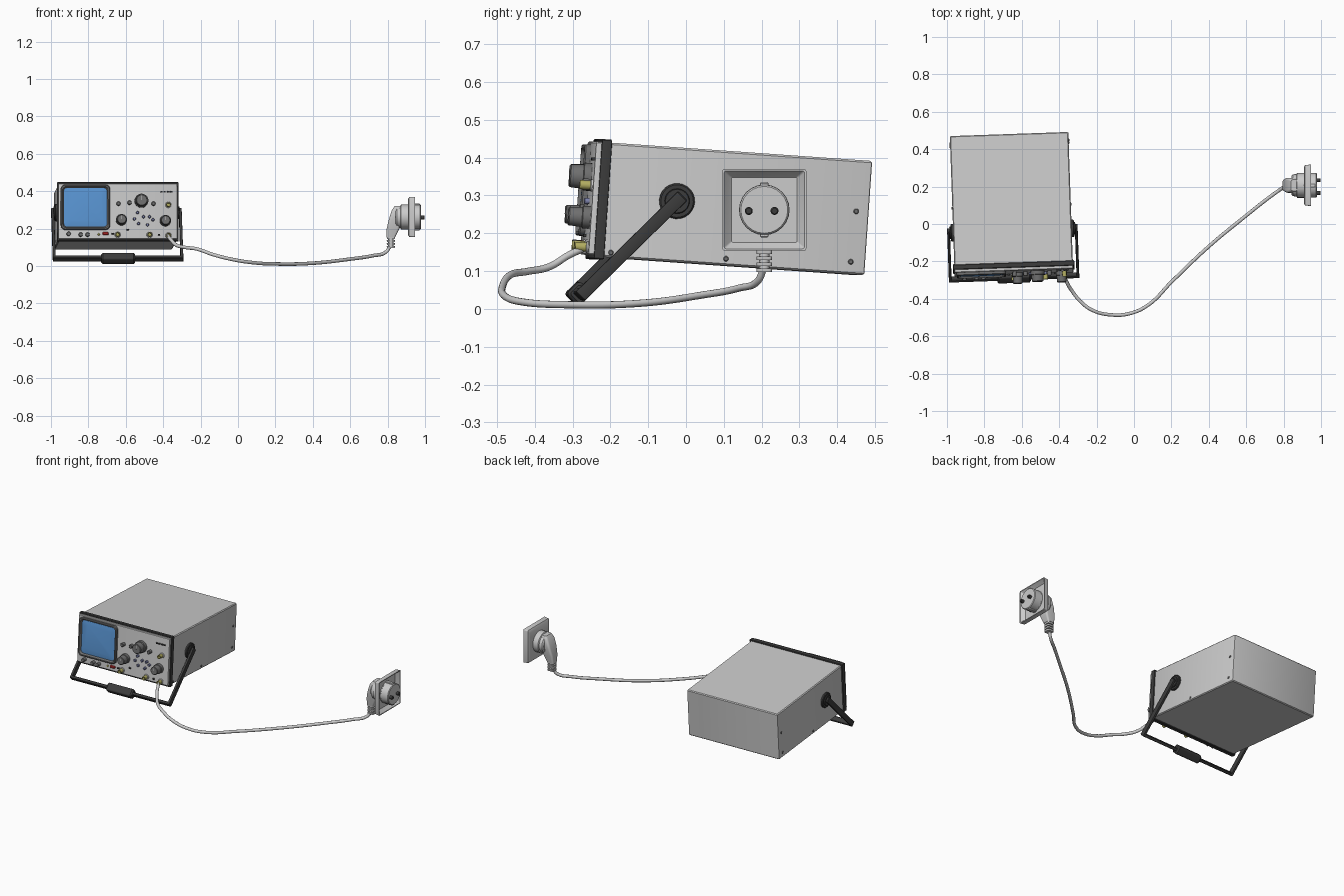
import bpy, bmesh
from math import radians, sin, cos, pi
from mathutils import Matrix, Vector

if "Cube" in bpy.data.objects:
    bpy.data.objects.remove(bpy.data.objects["Cube"])

T = lambda x, y, z: Matrix.Translation((x, y, z))
R = lambda deg, axis: Matrix.Rotation(radians(deg), 4, axis)


def material(name, r, g, b):
    m = bpy.data.materials.new(name)
    m.diffuse_color = (r, g, b, 1)
    m.use_nodes = True
    m.node_tree.nodes["Principled BSDF"].inputs["Base Color"].default_value = m.diffuse_color
    return m


DARK = material("dark_plastic", .045, .045, .045)
MID = material("mid_grey", .16, .16, .16)
BLUE = material("screen_blue", .1, .3, .65)
PALE = material("button_blue", .2, .22, .4)
BRASS = material("brass", .45, .42, .12)
RED = material("red_button", .6, .03, .03)


def outline(hw, hh, r, n):
    """Rounded rectangle; a circle when r equals both half sizes."""
    pts = []
    for k, (sx, sy) in enumerate(((1, 1), (-1, 1), (-1, -1), (1, -1))):
        for i in range(n + 1):
            a = (k + i / n) * pi / 2
            pts.append((sx * (hw - r) + r * cos(a), sy * (hh - r) + r * sin(a)))
    return pts


def stack(name, sections, M, mat=None, n=6):
    """Loft of sections (height, half_w, half_h, corner_r[, x_shift]) along z."""
    bm = bmesh.new()
    rings = []
    for s in sections:
        dx = s[4] if len(s) > 4 else 0
        rings.append([bm.verts.new((x + dx, y, s[0])) for x, y in outline(*s[1:4], n)])
    for a, b in zip(rings, rings[1:]):
        for i in range(len(a)):
            j = (i + 1) % len(a)
            bm.faces.new((a[i], a[j], b[j], b[i]))
    bm.faces.new(rings[0][::-1])
    bm.faces.new(rings[-1])
    bmesh.ops.remove_doubles(bm, verts=bm.verts, dist=1e-6)
    bmesh.ops.recalc_face_normals(bm, faces=bm.faces)
    me = bpy.data.meshes.new(name)
    bm.to_mesh(me)
    bm.free()
    ob = bpy.data.objects.new(name, me)
    ob.matrix_world = M
    bpy.context.collection.objects.link(ob)
    if mat:
        me.materials.append(mat)
    return ob


def cyl(name, r, t0, t1, M, mat=None, c=.002):
    return stack(name, [(t0, r, r, r), (t1 - c, r, r, r), (t1, r - c, r - c, r - c)], M, mat)


def box(name, lo, hi, M, mat=None, bevel=.003):
    c = [(a + b) / 2 for a, b in zip(lo, hi)]
    h = [(b - a) / 2 for a, b in zip(lo, hi)]
    b = min(bevel, h[2] * .5)
    sec = [(-h[2], h[0] - b, h[1] - b, b), (-h[2] + b, h[0], h[1], b),
           (h[2] - b, h[0], h[1], b), (h[2], h[0] - b, h[1] - b, b)]
    return stack(name, sec, M @ T(*c), mat, 2)


# Oscilloscope frame: origin on the handle pivot axis, tilted and slightly turned
SCOPE = T(-.65, -.035, .285) @ R(2, 'Z') @ R(-4, 'X')
PANEL = -.224


def on_front(x, z):
    """Outward-facing frame on the front panel from front-view coordinates."""
    return SCOPE @ T(x + .642, PANEL, z - .30) @ R(90, 'X')


box("case", (-.317, -.19, -.161), (.317, .508, .142), SCOPE, bevel=.005)
box("front_frame", (-.325, -.209, -.168), (.325, -.182, .15), SCOPE, DARK)
box("front_panel", (-.318, PANEL, -.157), (.318, -.2, .142), SCOPE)

# Screen with raised rounded surround
screen = on_front(-.816, .313)
stack("screen_surround", [(-.005, .132, .121, .025), (.013, .132, .121, .025), (.017, .128, .117, .022),
                          (.017, .122, .111, .02), (.004, .116, .105, .018)], screen, MID)
stack("screen", [(.002, .115, .104, .018), (.006, .115, .104, .018), (.010, .09, .08, .018)],
      screen, BLUE)

# Large rotary knobs
for i, (x, z, r) in enumerate(((-.516, .348, .037), (-.623, .246, .03), (-.388, .241, .03))):
    M = on_front(x, z)
    stack(f"knob_{i}", [(0, r, r, r), (.02, r, r, r), (.022, r * .88, r * .88, r * .88),
                        (.055, r * .82, r * .82, r * .82), (.058, r * .74, r * .74, r * .74)], M, MID)
    box(f"knob_mark_{i}", (-.002, 0, .056), (.002, r * .72, .0595), M, bevel=.0005)

# Small knobs, push buttons, switches
for i, (x, z) in enumerate(((-.639, .332), (-.58, .337), (-.452, .332), (-.906, .17),
                            (-.842, .166), (-.805, .166))):
    cyl(f"small_knob_{i}", .011, 0, .025, on_front(x, z), MID)
for i, (x, z) in enumerate(((-.554, .251), (-.537, .284), (-.505, .262), (-.473, .262),
                            (-.455, .246), (-.532, .225), (-.484, .219))):
    cyl(f"button_{i}", .008, 0, .014, on_front(x, z), PALE)
for i, (x, z) in enumerate(((-.408, .396), (-.392, .396), (-.372, .396), (-.356, .396),
                            (-.59, .193), (-.67, .172), (-.422, .166))):
    box(f"switch_{i}", (-.006, -.004, -.002), (.006, .004, .008), on_front(x, z), DARK, .001)
box("power_button", (-.016, -.007, -.002), (.016, .007, .012), on_front(-.708, .172), RED)
cyl("indicator", .006, 0, .006, on_front(-.745, .168), BRASS)

# Coaxial sockets; the cable leaves the lower right one
for i, (x, z) in enumerate(((-.372, .326), (-.644, .166), (-.473, .166), (-.372, .162))):
    M = on_front(x, z)
    cyl(f"socket_collar_{i}", .016, 0, .006, M)
    stack(f"socket_{i}", [(0, .012, .012, .012), (.034, .012, .012, .012), (.034, .008, .008, .008),
                          (.012, .008, .008, .008)], M, BRASS)

# Carrying handle with pivots and side screws
HANDLE = SCOPE @ R(-41.6, 'X')
for s, side in ((-1, "left"), (1, "right")):
    SIDE = SCOPE @ R(90 * s, 'Y')
    cyl(f"pivot_{side}", .047, .31, .330, SIDE, DARK, .004)
    cyl(f"pivot_cap_{side}", .033, .325, .337, SIDE, DARK)
    xs = sorted((s * .334, s * .349))
    box(f"handle_arm_{side}", (xs[0], -.017, -.36), (xs[1], .017, .02), HANDLE, DARK)
    for i, (y, z) in enumerate(((-.165, -.148), (.14, -.143), (.475, .006), (.47, -.128))):
        cyl(f"screw_{side}_{i}", .007, .31, .321, SCOPE @ T(0, y, z) @ R(90 * s, 'Y'), MID)
box("handle_bar", (-.349, -.016, -.36), (.349, .016, -.342), HANDLE, DARK)
stack("handle_grip", [(-.09, .018, .018, .008), (-.082, .025, .024, .01), (.082, .025, .024, .01),
                      (.09, .018, .018, .008)], HANDLE @ T(0, 0, -.35) @ R(90, 'Y'), DARK)

# Cable from the scope to the plug
path = [(-.377, -.265, .163), (-.36, -.31, .142), (-.33, -.36, .112), (-.28, -.42, .099),
        (-.22, -.462, .091), (-.13, -.485, .06), (-.02, -.478, .033), (.08, -.43, .018),
        (.2, -.31, .011), (.4, -.12, .015), (.6, .045, .037), (.72, .14, .055),
        (.79, .19, .074), (.815, .206, .11)]
cu = bpy.data.curves.new("cable", 'CURVE')
cu.dimensions = '3D'
cu.bevel_depth = .0095
cu.bevel_resolution = 4
cu.use_fill_caps = True
sp = cu.splines.new('BEZIER')
sp.bezier_points.add(len(path) - 1)
for p, co in zip(sp.bezier_points, path):
    p.co = co
    p.handle_left_type = p.handle_right_type = 'AUTO'
cable = bpy.data.objects.new("cable", cu)
bpy.context.collection.objects.link(cable)
bpy.context.view_layer.objects.active = cable
cable.select_set(True)
bpy.ops.object.convert(target='MESH')

# Angled mains plug with ribbed strain relief
NECK = T(.817, .207, 0)
cyl("strain_relief", .014, .098, .165, NECK)
for i in range(4):
    z = .097 + i * .016
    stack(f"relief_rib_{i}", [(z, .021, .02, .008), (z + .010, .022, .021, .008)], NECK)
stack("plug_neck", [(.155, .024, .024, .01), (.2, .034, .032, .012, .012), (.25, .034, .04, .014, .024),
                    (.30, .028, .04, .014, .034), (.322, .018, .03, .012, .04)], NECK)
WALL = T(0, .207, .262) @ R(90, 'Y')
stack("plug_body", [(.842, .05, .05, .05), (.85, .058, .058, .058), (.868, .06, .06, .06),
                    (.872, .067, .067, .067), (.925, .067, .067, .067)], WALL)

# Wall socket plate, hollow at the back, with the plug face showing through
stack("wall_plate", [(.908, .095, .097, .008), (.915, .106, .108, .008), (.945, .108, .111, .006),
                     (.945, .103, .106, .005), (.926, .09, .092, .004), (.921, .086, .087, .004)], WALL, n=3)
cyl("plug_face", .066, .915, .978, WALL, c=.004)
for i, s in enumerate((-1, 1)):
    box(f"earth_clip_{i}", (.92, -.011, s * .064 - .009), (.972, .011, s * .064 + .009), T(0, .207, .262))
    cyl(f"pin_{i}", .0105, .97, .998, T(0, .2 + s * .034, .259) @ R(90, 'Y'), DARK, .003)

# Smooth curved surfaces while keeping edges sharp
bpy.ops.object.select_all(action='SELECT')
bpy.context.view_layer.objects.active = bpy.data.objects["case"]
bpy.ops.object.shade_smooth_by_angle(angle=radians(35))
